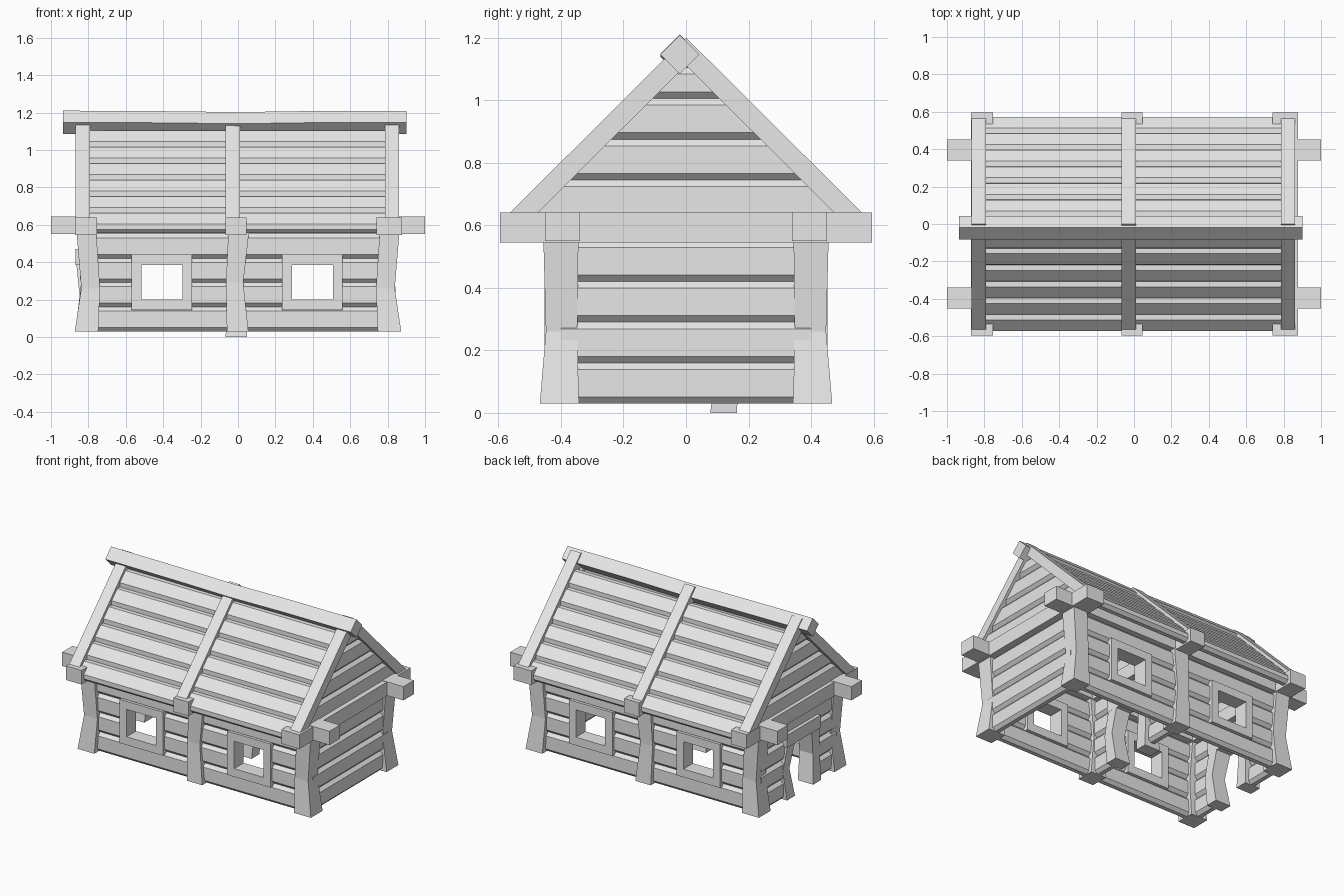
import bpy, bmesh
from mathutils import Vector

if "Cube" in bpy.data.objects:
    bpy.data.objects.remove(bpy.data.objects["Cube"])

wood = bpy.data.materials.new("pale_grey_wood")
wood.diffuse_color = (0.8, 0.8, 0.8, 1)
wood.use_nodes = True
wood.node_tree.nodes["Principled BSDF"].inputs["Base Color"].default_value = wood.diffuse_color


def loft(name, rings):
    """Skin a list of equal-length rings of points and cap both ends."""
    bm = bmesh.new()
    vs = [[bm.verts.new(p) for p in r] for r in rings]
    n = len(vs[0])
    for a, b in zip(vs, vs[1:]):
        for i in range(n):
            j = (i + 1) % n
            bm.faces.new((a[i], a[j], b[j], b[i]))
    bm.faces.new(vs[0])
    bm.faces.new(vs[-1])
    bmesh.ops.recalc_face_normals(bm, faces=bm.faces)
    me = bpy.data.meshes.new(name)
    bm.to_mesh(me)
    bm.free()
    me.materials.append(wood)
    ob = bpy.data.objects.new(name, me)
    bpy.context.collection.objects.link(ob)
    return ob


def post(name, sections):
    """Bent post from (x, y, z, width, depth) sections."""
    loft(name, [[(x + sx * w / 2, y + sy * d / 2, z)
                 for sx, sy in ((-1, -1), (1, -1), (1, 1), (-1, 1))]
                for x, y, z, w, d in sections])


def box(name, x0, x1, y0, y1, z0, z1):
    post(name, [((x0 + x1) / 2, (y0 + y1) / 2, z, x1 - x0, y1 - y0) for z in (z0, z1)])


def board(name, origin, along, up, a, b, h=0.13, cut=None):
    """Chamfered plank; cut trims the ends along the 45 degree roof slope."""
    o, along, up = Vector(origin), Vector(along), Vector(up).normalized()
    out = along.cross(up)
    c = 0.021
    prof = [(-.014, 0), (.014, 0), (.034, c), (.034, h - c),
            (.014, h), (-.014, h), (-.034, h - c), (-.034, c)]
    rings = []
    for s in (a, b):
        ring = []
        for t, u in prof:
            p = o + up * u + out * t
            e = s if cut is None else (1 if s > 0 else -1) * max(cut - p.z, 0.01)
            ring.append(p + along * e)
        rings.append(ring)
    loft(name, rings)


X, Y, Z = (1, 0, 0), (0, 1, 0), (0, 0, 1)
ROWS = [0.03 + 0.13 * i for i in range(4)]

# Long walls with windows, posts, top plates and roof slopes
for side, sy in (("front", -1), ("back", 1)):
    for i, z in enumerate(ROWS):
        spans = [(-.8, .8)] if i in (0, 3) else [(-.8, -.53), (-.28, .275), (.525, .8)]
        for a, b in spans:
            board(side + "_wall_board", (0, sy * .4, z), X, Z, a, b)

    y0, y1 = sorted((sy * .35, sy * .452))
    for x0, x1 in ((-.57, -.245), (.235, .56)):
        for z0, z1 in ((.145, .2), (.385, .44)):
            box(side + "_window_rail", x0, x1, y0, y1, z0, z1)
        for a in (x0, x1 - .053):
            box(side + "_window_stile", a, a + .053, y0, y1, .2, .385)

    for sx in (-1, 1):
        post(side + "_corner_post", [(sx * .81, sy * .405, .03, .125, .125),
                                     (sx * .788, sy * .398, .26, .1, .1),
                                     (sx * .81, sy * .4, .555, .105, .112)])
    post(side + "_middle_post", [(-.002, sy * .402, .03, .115, .12),
                                 (-.018, sy * .398, .29, .092, .1),
                                 (.003, sy * .4, .555, .11, .112)])

    box(side + "_top_plate", -1, 1, sy * .395 - .056, sy * .395 + .056, .55, .643)

    for i in range(6):
        d = i * .125 / 2 ** .5
        board(side + "_roof_board", (0, sy * (.562 - d), .565 + d), X, (0, -sy, 1),
              -.82, .82, h=.125)

    for x in (-.83, -.028, .823):
        loft(side + "_rafter", [[(x + dx, sy * y, z) for y, z in
                                 ((.578, .625), (.488, .625), (0, 1.112), (0, 1.2))]
                                for dx in (-.038, .038)])

# Cross walls: left end and partition have doors, right end is solid
for name, x, w, door in (("left", -.812, .118, True), ("partition", -.01, .112, True),
                         ("right", .808, .135, False)):
    box(name + "_cross_beam", x - w / 2, x + w / 2, -.595, .595, .545, .64)
    for i, z in enumerate(ROWS):
        spans = [(-.4, -.17), (.13, .4)] if door and i < 3 else [(-.4, .4)]
        for a, b in spans:
            board(name + "_wall_board", (x, 0, z), Y, Z, a, b)
    for z0, z1 in ((.615, .745), (.745, .875), (.875, 1.005), (1.005, 1.105)):
        board(name + "_gable_board", (x, 0, z0), Y, Z, -1, 1, h=z1 - z0, cut=1.122)
    if door:
        for y, s in ((-.16, -1), (.12, 1)):
            foot = 0 if name == "partition" and s > 0 else .03
            post(name + "_door_post", [(x, y, foot, .115, .085),
                                       (x + .015, y + s * .02, .22, .1, .07),
                                       (x, y - s * .015, .42, .11, .08)])
        box(name + "_door_lintel", x - .057, x + .057, -.2, .16, .385, .47)

# Ridge beam, turned on its edge with a slight sag
loft("ridge_beam", [[(x, -.02 + dy * .062, z + dz * .062)
                     for dy, dz in ((1, 0), (0, 1), (-1, 0), (0, -1))]
                    for x, z in ((-.935, 1.148), (-.4, 1.145), (0, 1.14), (.4, 1.146), (.9, 1.146))])
